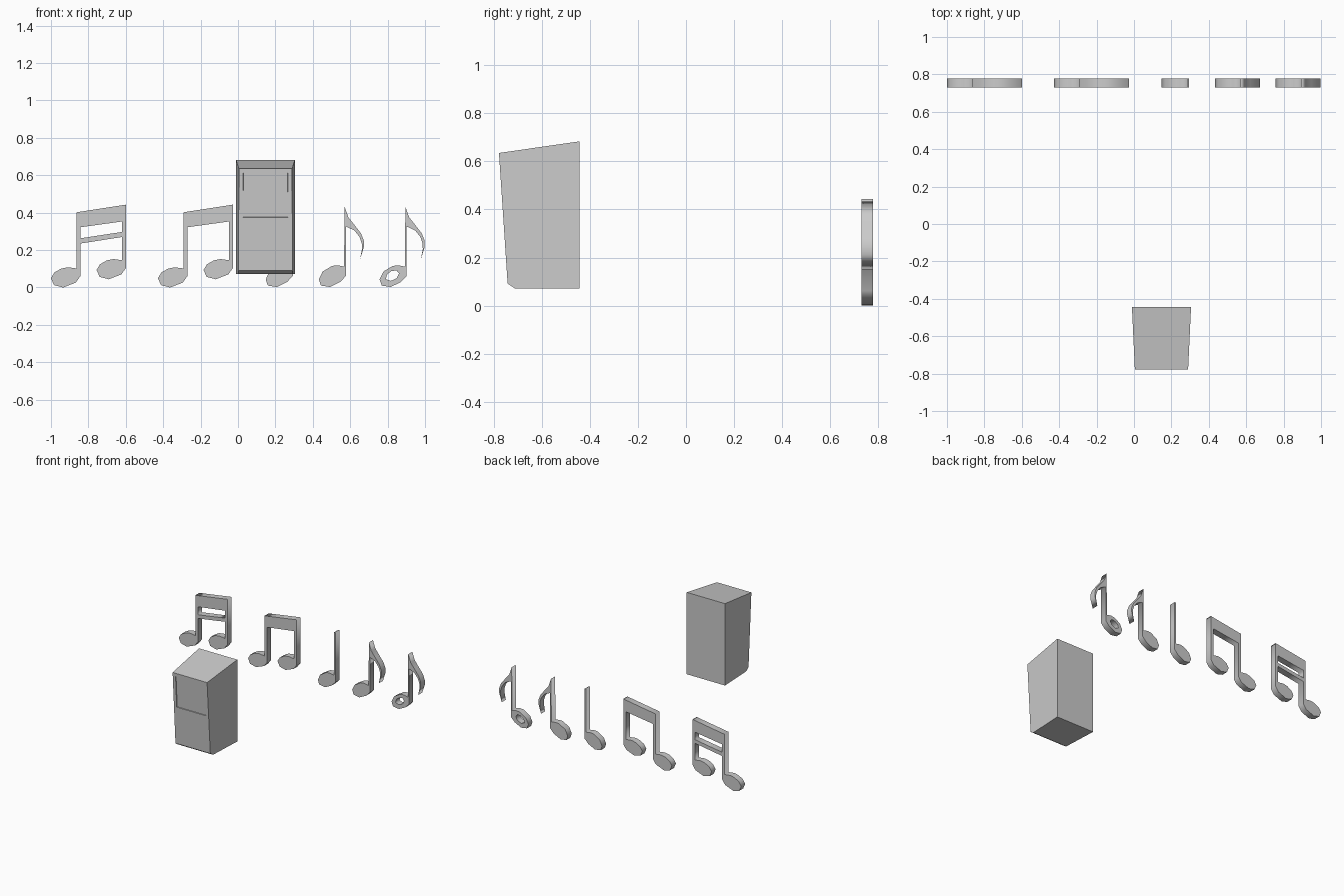
import bpy, bmesh

if "Cube" in bpy.data.objects:
    bpy.data.objects.remove(bpy.data.objects["Cube"])


def plate(name, x, outline, holes=()):
    """Flat shape standing upright, extruded along y, with optional holes."""
    cu = bpy.data.curves.new(name, 'CURVE')
    cu.dimensions = '2D'
    cu.fill_mode = 'BOTH'
    cu.extrude = 0.024
    for pts in (outline, *holes):
        sp = cu.splines.new('POLY')
        sp.points.add(len(pts) - 1)
        for p, (px, pz) in zip(sp.points, pts):
            p.co = (px, pz, 0, 1)
        sp.use_cyclic_u = True
    ob = bpy.data.objects.new(name, cu)
    bpy.context.collection.objects.link(ob)
    ob.location = (x, 0.754, 0)
    ob.rotation_euler = (1.5707963, 0, 0)
    bpy.ops.object.select_all(action='DESELECT')
    bpy.context.view_layer.objects.active = ob
    ob.select_set(True)
    bpy.ops.object.convert(target='MESH')
    return bpy.context.object


def shift(pts, dx, dz):
    return [(x + dx, z + dz) for x, z in pts]


# beamed notes: head split into the run before the stem and the run after it
upper = [(0, .05), (.018, .08), (.055, .101), (.09, .108), (.136, .102)]
lower = [(.157, .06), (.132, .026), (.065, 0), (.016, .013)]
DX, DZ = .244, .044


def beamed(z_left, z_right):
    return (upper + [(.136, .402), (.401, .443)]
            + shift(lower, DX, DZ) + shift(upper, DX, DZ)
            + [(.380, z_right), (.157, z_left)] + lower)


slot = [(.157, .322), (.380, .353), (.380, .297), (.157, .263)]
plate("sixteenth_notes", -1.0, beamed(.235, .270), [slot])
plate("beamed_eighth_notes", -.428, beamed(.322, .353))

# single notes
head_up = [(0, .043), (.02, .085), (.07, .115), (.098, .119), (.135, .112)]
head_low = [(.145, .062), (.115, .03), (.06, .003), (.012, .01)]
stem = [(.135, .433), (.145, .433)]
flag = [(.138, .433), (.158, .375), (.190, .335), (.225, .290), (.241, .250),
        (.241, .215), (.220, .150), (.231, .205), (.230, .235), (.218, .270),
        (.190, .305), (.145, .326)]
ring = [(.033, .045), (.040, .070), (.062, .087), (.090, .092),
        (.104, .075), (.092, .050), (.060, .035)]
plate("quarter_note", .148, head_up + stem + head_low)
plate("eighth_note", .432, head_up + flag + head_low)
plate("open_eighth_note", .757, head_up + flag + head_low, [ring])

# cabinet: side profile (y, z) lofted across a width that narrows to the front
profile = [(-.444, .072), (-.444, .683), (-.778, .635), (-.742, .092), (-.712, .072)]
CX = .147
bm = bmesh.new()
sides = []
for s in (-1, 1):
    sides.append([bm.verts.new((CX + s * (.158 - .047 * (-.444 - y)), y, z))
                  for y, z in profile])
left, right = sides
n = len(profile)
bm.faces.new(left)
bm.faces.new(right[::-1])
for i in range(n):
    j = (i + 1) % n
    bm.faces.new((left[i], right[i], right[j], left[j]))
bmesh.ops.recalc_face_normals(bm, faces=bm.faces)

# shallow screen panel set in the front face
front = next(f for f in bm.faces
             if all(v in (left[2], left[3], right[2], right[3]) for v in f.verts))
normal = front.normal.copy()
bmesh.ops.inset_region(bm, faces=[front], thickness=.033)
for v in front.verts:
    if v.co.z < .3:
        z = .375
        v.co.y = -.778 + (.635 - z) * .0663
        v.co.z = z
bmesh.ops.inset_region(bm, faces=[front], thickness=.001, depth=-.005)
me = bpy.data.meshes.new("cabinet")
bm.to_mesh(me)
bm.free()
bpy.context.collection.objects.link(bpy.data.objects.new("cabinet", me))
